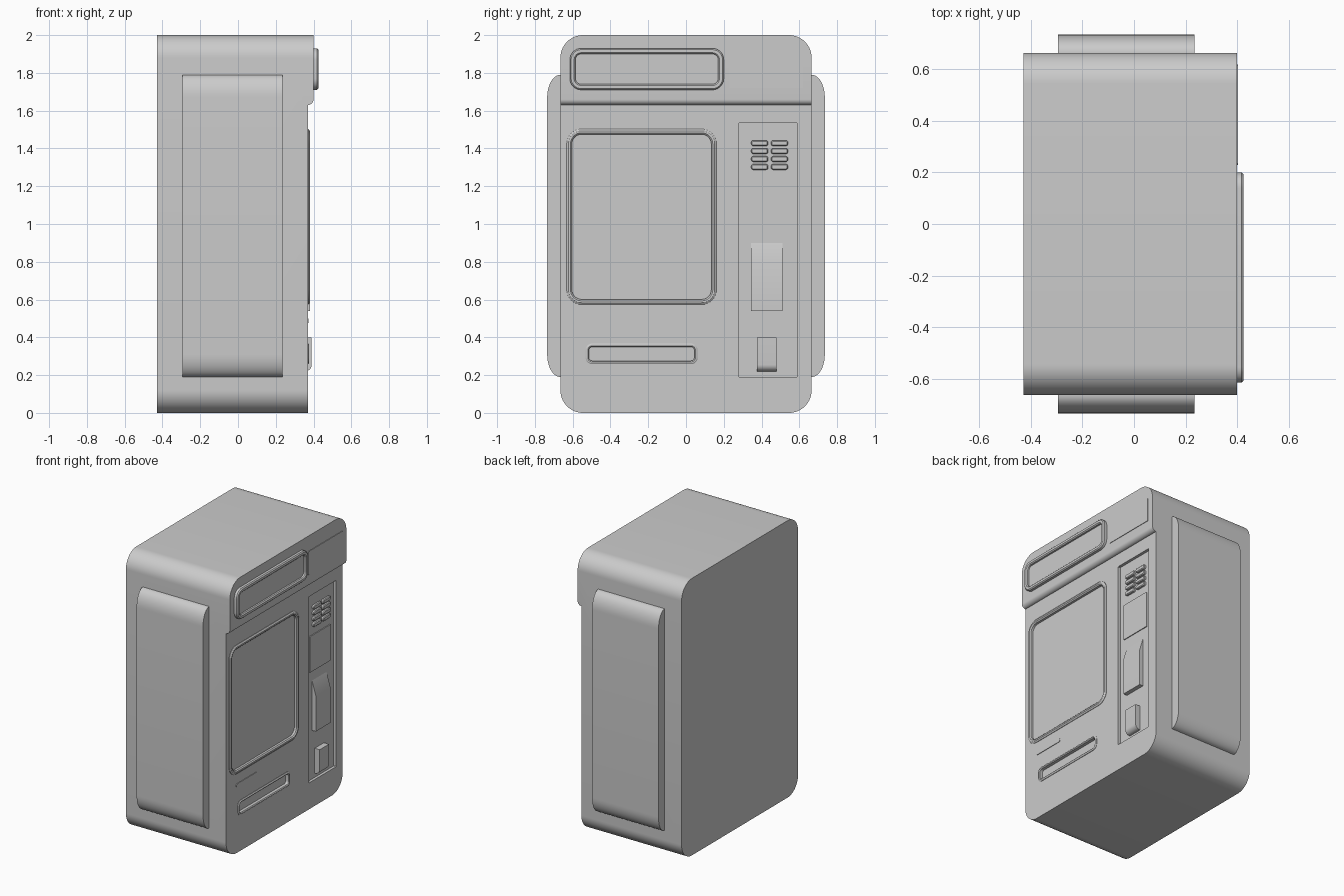
import bpy, bmesh
from math import sin, cos, pi, radians

if "Cube" in bpy.data.objects:
    bpy.data.objects.remove(bpy.data.objects["Cube"])


def finish(name, bm, smooth=True):
    bmesh.ops.recalc_face_normals(bm, faces=bm.faces[:])
    me = bpy.data.meshes.new(name)
    bm.to_mesh(me)
    bm.free()
    ob = bpy.data.objects.new(name, me)
    bpy.context.collection.objects.link(ob)
    if smooth:
        shade(ob)
    return ob


def shade(ob):
    bpy.ops.object.select_all(action='DESELECT')
    bpy.context.view_layer.objects.active = ob
    ob.select_set(True)
    bpy.ops.object.shade_smooth_by_angle(angle=radians(30))


def loft(name, loops, smooth=True):
    """Closed solid through matching loops of 3D points."""
    bm = bmesh.new()
    rings = [[bm.verts.new(p) for p in lp] for lp in loops]
    n = len(rings[0])
    for a, b in zip(rings, rings[1:]):
        for i in range(n):
            j = (i + 1) % n
            bm.faces.new((a[i], a[j], b[j], b[i]))
    bm.faces.new(rings[0])
    bm.faces.new(rings[-1])
    return finish(name, bm, smooth)


def plate(name, y0, y1, z0, z1, r, steps, seg=8, smooth=True):
    """Rounded rectangle in the YZ plane lofted through (inset, x) steps."""
    loops = []
    for inset, x in steps:
        q = max(r - inset, 0.003)
        a0, a1, b0, b1 = y0 + inset + q, y1 - inset - q, z0 + inset + q, z1 - inset - q
        lp = []
        for k, (cy, cz) in enumerate(((a1, b1), (a0, b1), (a0, b0), (a1, b0))):
            for i in range(seg + 1):
                t = (k + i / seg) * pi / 2
                lp.append((x, cy + q * cos(t), cz + q * sin(t)))
        loops.append(lp)
    return loft(name, loops, smooth)


def extrude_y(name, pts, y0, y1, smooth=True):
    return loft(name, [[(x, y, z) for x, z in pts] for y in (y0, y1)], smooth)


def arc(cx, cz, rx, rz, a0, a1, n=8):
    return [(cx + rx * cos(radians(a0 + (a1 - a0) * i / n)),
             cz + rz * sin(radians(a0 + (a1 - a0) * i / n))) for i in range(n + 1)]


# Cabinet body, cut back below the overhanging header
body = plate("cabinet_body", -.665, .665, 0, 2, .12, [(0, -.43), (0, .40)], 14, False)
cutters = [
    extrude_y("header_step_cutter", [(.37, -.1), (.37, 1.63)] + arc(.37, 1.66, .03, .03, -90, 0)
              + [(.5, 1.66), (.5, -.1)], -.8, .8, False),
    plate("control_recess_cutter", .28, .59, .19, 1.535, .003, [(0, .35), (0, .5)], 1, False),
    plate("window_cutter", -.615, .145, .585, 1.49, .06, [(0, .34), (0, .39)], 8, False),
    plate("slot_cutter", -.52, .05, .27, .355, .03, [(0, .33), (0, .39)], 8, False),
]
for c in cutters:
    m = body.modifiers.new(c.name, 'BOOLEAN')
    m.operation, m.solver, m.object = 'DIFFERENCE', 'EXACT', c
bpy.context.view_layer.objects.active = body
for m in list(body.modifiers):
    bpy.ops.object.modifier_apply(modifier=m.name)
for c in cutters:
    bpy.data.objects.remove(c)
shade(body)

# Bulged side panels
for s, side in ((-1, "left"), (1, "right")):
    outline = ([(.60, .19), (.665, .19)] + arc(.665, .31, .07, .12, -90, 0, 10)[1:]
               + arc(.665, 1.67, .07, .12, 0, 90, 10) + [(.60, 1.79)])
    loft(side + "_side_panel", [[(x, s * y, z) for y, z in outline] for x in (-.295, .235)])

# Header sign frame and plain plate beside it
plate("header_frame", -.615, .20, 1.71, 1.93, .06,
      [(0, .38), (0, .418), (.007, .425), (.023, .425), (.03, .418), (.03, .406)])
plate("header_plate", .23, .62, 1.72, 1.89, .004, [(0, .38), (0, .404)], 1)

# Window and delivery slot frames with sunken floors
plate("window_frame", -.632, .162, .573, 1.503, .08,
      [(0, .33), (0, .373), (.01, .38), (.02, .38), (.028, .373), (.028, .357)])
plate("delivery_slot_frame", -.532, .062, .258, .367, .035,
      [(0, .32), (0, .373), (.006, .377), (.012, .377), (.018, .372), (.018, .35)])
plate("small_slot", -.55, -.31, .475, .50, .01, [(0, .35), (0, .374)], 4)

# Control panel: buttons, display
for col in range(2):
    for row in range(4):
        y, z = .345 + col * .105, 1.413 - row * .042
        plate(f"button_{col}_{row}", y, y + .09, z, z + .03, .012,
              [(0, .34), (0, .362), (.005, .367)], 5)
plate("display", .315, .55, .97, 1.23, .003, [(0, .34), (0, .356)], 1)

# Sloped payment reader and rounded coin cup
extrude_y("payment_reader", [(.34, .54), (.38, .54), (.38, .80), (.35, .90), (.34, .90)], .345, .51)
extrude_y("coin_cup", [(.34, .22), (.355, .22)] + arc(.355, .255, .035, .035, -90, 0)[1:]
          + [(.39, .40), (.34, .40)], .375, .48)
